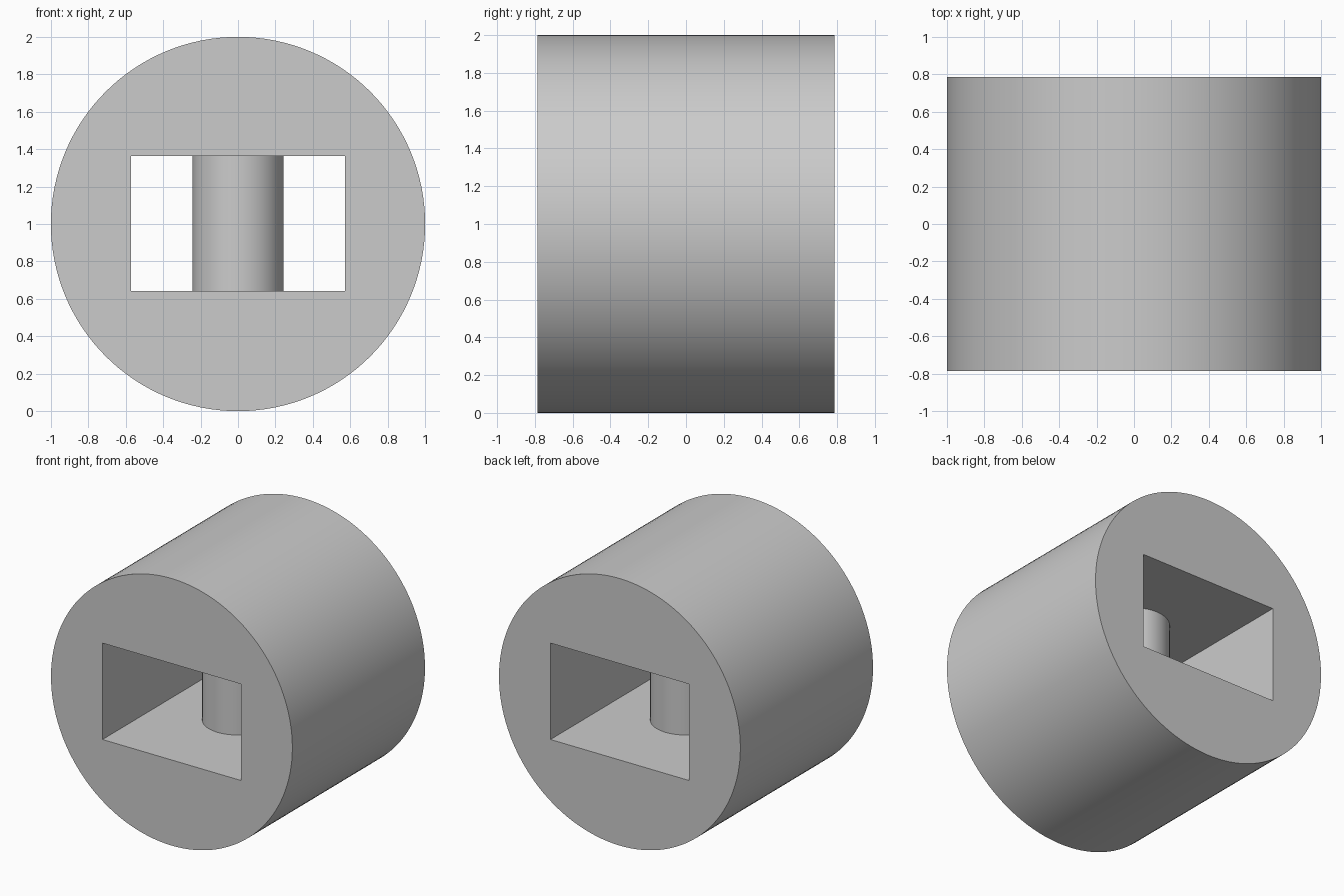
import bpy
import math

if "Cube" in bpy.data.objects:
    bpy.data.objects.remove(bpy.data.objects["Cube"])

DEPTH = 1.57


def cylinder(name, radius, depth, rotation=(0, 0, 0), sides=96):
    bpy.ops.mesh.primitive_cylinder_add(vertices=sides, radius=radius, depth=depth,
                                        location=(0, 0, 1), rotation=rotation)
    obj = bpy.context.object
    obj.name = name
    return obj


def subtract(target, cutter):
    mod = target.modifiers.new("cut", 'BOOLEAN')
    mod.operation = 'DIFFERENCE'
    mod.solver = 'EXACT'
    mod.object = cutter
    bpy.context.view_layer.objects.active = target
    bpy.ops.object.modifier_apply(modifier=mod.name)
    bpy.data.objects.remove(cutter)


# Round body lying along y
body = cylinder("slotted_cylinder_body", 1.0, DEPTH, (math.pi / 2, 0, 0), 128)

# Rectangular slot shape, with the upright cross pin left out of the cut
bpy.ops.mesh.primitive_cube_add(size=1, location=(0, 0, 1.002))
slot = bpy.context.object
slot.name = "slot_cutter"
slot.scale = (1.146, 2.0, 0.722)
slot.hide_render = True
pin = cylinder("cross_pin_keeper", 0.243, 1.2)
pin.hide_render = True
subtract(slot, pin)

# Slot through the body, leaving the pin joined to floor and ceiling
subtract(body, slot)

# Smooth curved walls, sharp rims
bpy.ops.object.select_all(action='DESELECT')
body.select_set(True)
bpy.context.view_layer.objects.active = body
bpy.ops.object.shade_smooth_by_angle(angle=math.radians(30))
